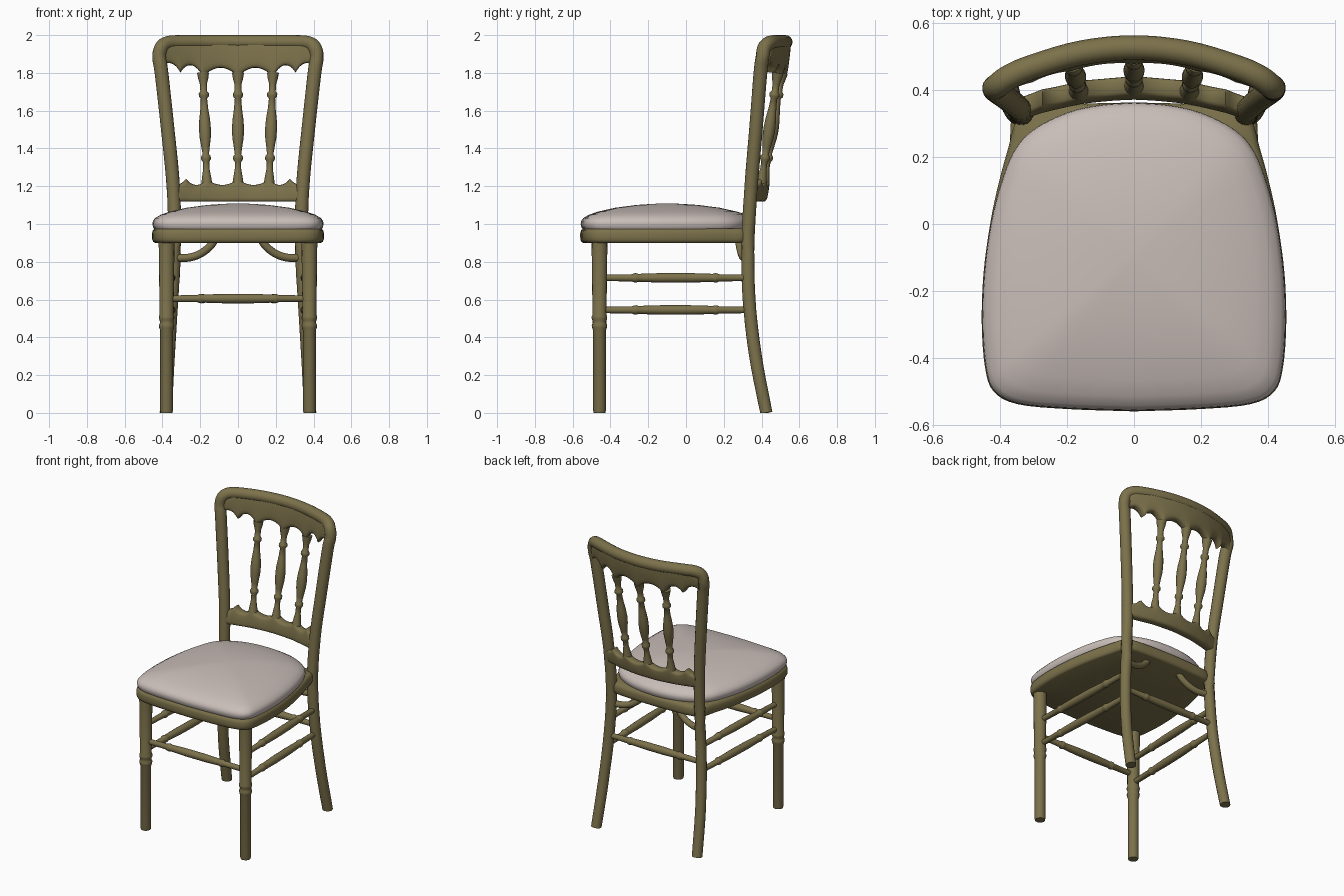
import bpy, bmesh
from math import sin, cos, pi, copysign
from mathutils import Vector

cube = bpy.data.objects.get("Cube")
if cube:
    bpy.data.objects.remove(cube, do_unlink=True)


def material(name, rgb):
    m = bpy.data.materials.new(name)
    m.use_nodes = True
    m.diffuse_color = (*rgb, 1)
    for n in m.node_tree.nodes:
        if n.type == 'BSDF_PRINCIPLED':
            n.inputs["Base Color"].default_value = (*rgb, 1)
            n.inputs["Roughness"].default_value = 0.6
    return m


WOOD = material("olive_gold_wood", (0.20, 0.165, 0.07))
FABRIC = material("pale_fabric", (0.58, 0.51, 0.48))


def loft(name, rings, mat=WOOD, angle=50):
    """Skin a list of closed rings and cap both ends."""
    bm = bmesh.new()
    loops = [[bm.verts.new(p) for p in ring] for ring in rings]
    n = len(loops[0])
    for a, b in zip(loops, loops[1:]):
        for i in range(n):
            j = (i + 1) % n
            bm.faces.new((a[i], a[j], b[j], b[i]))
    bm.faces.new(loops[0][::-1])
    bm.faces.new(loops[-1])
    bmesh.ops.recalc_face_normals(bm, faces=bm.faces)
    mesh = bpy.data.meshes.new(name)
    bm.to_mesh(mesh)
    bm.free()
    mesh.materials.append(mat)
    ob = bpy.data.objects.new(name, mesh)
    bpy.context.collection.objects.link(ob)
    bpy.ops.object.select_all(action='DESELECT')
    ob.select_set(True)
    bpy.context.view_layer.objects.active = ob
    bpy.ops.object.shade_smooth_by_angle(angle=angle * pi / 180)


def spline(pts, steps=5):
    """Smooth curve through points of any dimension."""
    p = [Vector(q) for q in pts]
    p = [2 * p[0] - p[1]] + p + [2 * p[-1] - p[-2]]
    out = []
    for a, b, c, d in zip(p, p[1:], p[2:], p[3:]):
        for k in range(steps):
            t = k / steps
            out.append(0.5 * (2 * b + (c - a) * t + (2 * a - 5 * b + 4 * c - d) * t * t
                              + (3 * b - a - 3 * c + d) * t ** 3))
    return out + [p[-2]]


def sweep(name, pts, radii, sides=16):
    """Round bar of varying radius along a path."""
    rings = []
    for i, p in enumerate(pts):
        tangent = pts[min(i + 1, len(pts) - 1)] - pts[max(i - 1, 0)]
        q = tangent.to_track_quat('Z', 'Y')
        ring = [p + q @ Vector((cos(k * 2 * pi / sides), sin(k * 2 * pi / sides), 0)) * radii[i]
                for k in range(sides)]
        for v in ring:
            v.z = max(v.z, 0)
        rings.append(ring)
    loft(name, rings)


def turned(name, start, end, profile):
    """Lathe-turned bar; profile is (fraction along, radius)."""
    a, b = Vector(start), Vector(end)
    sweep(name, [a.lerp(b, t) for t, _ in profile], [r for _, r in profile])


def mirrored(profile):
    return profile + [(1 - t, r) for t, r in reversed(profile)]


# Seat outlines, left half mirrored to the right
FRONT = [(0, -.56), (.2, -.553), (.35, -.538), (.42, -.5), (.445, -.43), (.455, -.3), (.45, -.15), (.43, 0)]
CUSHION_REAR = [(.4, .12), (.36, .22), (.3, .285), (.2, .335), (.1, .358), (0, .365)]
FRAME_REAR = [(.405, .12), (.375, .23), (.35, .31), (.29, .348), (.13, .36), (0, .363)]


def stacked(name, half, levels, mat):
    """Scaled copies of a seat outline at rising heights."""
    h = spline(half, 4)
    shape = h + [Vector((-p.x, p.y)) for p in h[-2:0:-1]]
    mid = Vector((0, -.1))
    loft(name, [[(*(mid + (p - mid) * s), z) for p in shape] for s, z in levels], mat)


stacked("seat_frame", FRONT + FRAME_REAR,
        [(.02, .9), (.965, .9), (.985, .905), (.997, .917), (1, .93),
         (1, .95), (.99, .968), (.96, .977), (.02, .977)], WOOD)
stacked("seat_cushion", FRONT + CUSHION_REAR,
        [(.02, .96), (.96, .965), (.985, .98), (.995, 1), (.99, 1.015), (.965, 1.031),
         (.9, 1.049), (.8, 1.065), (.6, 1.086), (.35, 1.101), (.15, 1.107), (.01, 1.109)], FABRIC)

LEG = [(0, .031), (.015, .034), (.48, .034), (.495, .039), (.51, .041), (.522, .036), (.535, .036),
       (.548, .041), (.56, .041), (.572, .037), (1, .042)]
STRETCHER = mirrored([(0, .017), (.2, .019), (.215, .024), (.23, .025), (.245, .021), (.27, .022), (.4, .025)])

for side, s in (("left", 1), ("right", -1)):
    # Front legs, side stretchers and the curved bracket under the seat
    turned(f"{side}_front_leg", (s * .378, -.458, 0), (s * .378, -.458, .91), LEG)
    for level, z in (("upper", .715), ("lower", .545)):
        turned(f"{side}_{level}_stretcher", (s * .375, -.44, z), (s * .35, .33, z), STRETCHER)
    bend = spline([(s * .33, .32, .82), (s * .26, .305, .822), (s * .2, .295, .842),
                   (s * .15, .285, .88), (s * .12, .28, .92)])
    sweep(f"{side}_seat_bracket", bend, [.021] * len(bend), 12)

turned("front_stretcher", (-.36, -.458, .605), (.36, -.458, .605), STRETCHER)
turned("back_stretcher", (-.34, .335, .605), (.34, .335, .605), STRETCHER)

# Rear legs, back posts and rolled top as one continuous bent bar
POST = [(.382, .425, 0), (.368, .368, .3), (.35, .334, .6), (.335, .328, .9), (.343, .345, 1.2),
        (.372, .37, 1.5), (.405, .394, 1.8), (.417, .405, 1.88), (.407, .414, 1.932),
        (.375, .438, 1.957), (.31, .467, 1.963), (.16, .511, 1.963), (0, .527, 1.963)]
path = spline(POST + [(-x, y, z) for x, y, z in POST[-2::-1]])
sweep("back_frame", path, [.033 + .002 * p.z for p in path])


# Bowed rails of the back, with scalloped edges
def scallop(x, pitch, outer):
    x = abs(x)
    wave = sin(pi * x / pitch) if x < pitch else sin(pi * (x - pitch) / outer)
    return abs(wave) ** .7


def crest_y(x, z):
    return .507 + (z - 1.8) * .12 - .12 * (x / .44) ** 2


def lower_y(x, z):
    return .407 + (z - 1.18) * .15 - .057 * (x / .33) ** 2


def crest_low(x):
    cusp = 1.772 + .025 * min(1, max(0, (abs(x) - .185) / .12))
    return cusp + .055 * scallop(x, .185, .12)


def crest_high(x):
    return 1.98 - .05 * max(0, (abs(x) - .33) / .07) ** 2


def lower_high(x):
    return 1.243 - .036 * scallop(x, .165, .11)


def rail(name, half, low, high, centre, thick, columns=120, sides=20):
    rings = []
    for i in range(columns + 1):
        x = half * (2 * i / columns - 1)
        lo, hi = low(x), high(x)
        ring = []
        for k in range(sides):
            c, s = cos(2 * pi * k / sides), sin(2 * pi * k / sides)
            z = (lo + hi) / 2 + (hi - lo) / 2 * copysign(abs(s) ** .5, s)
            ring.append((x, centre(x, z) + thick * copysign(abs(c) ** .5, c), z))
        rings.append(ring)
    loft(name, rings, angle=60)


rail("crest_rail", .405, crest_low, crest_high, crest_y, .032)
rail("lower_back_rail", .335, lambda x: 1.118, lower_high, lower_y, .031)

# Turned spindles between the two rails
SPINDLE = [(0, .03), (.07, .024), (.14, .017), (.2, .017), (.225, .026), (.25, .026), (.27, .017),
           (.33, .022), (.42, .03), (.5, .032), (.58, .029), (.68, .021), (.77, .017), (.79, .027),
           (.815, .027), (.835, .018), (.9, .019), (.95, .027), (1, .032)]
for label, s in (("right", -1), ("centre", 0), ("left", 1)):
    xb, xt = s * .165, s * .185
    turned(f"{label}_spindle", (xb, lower_y(xb, 1.21), 1.21), (xt, crest_y(xt, 1.8), 1.8), SPINDLE)
